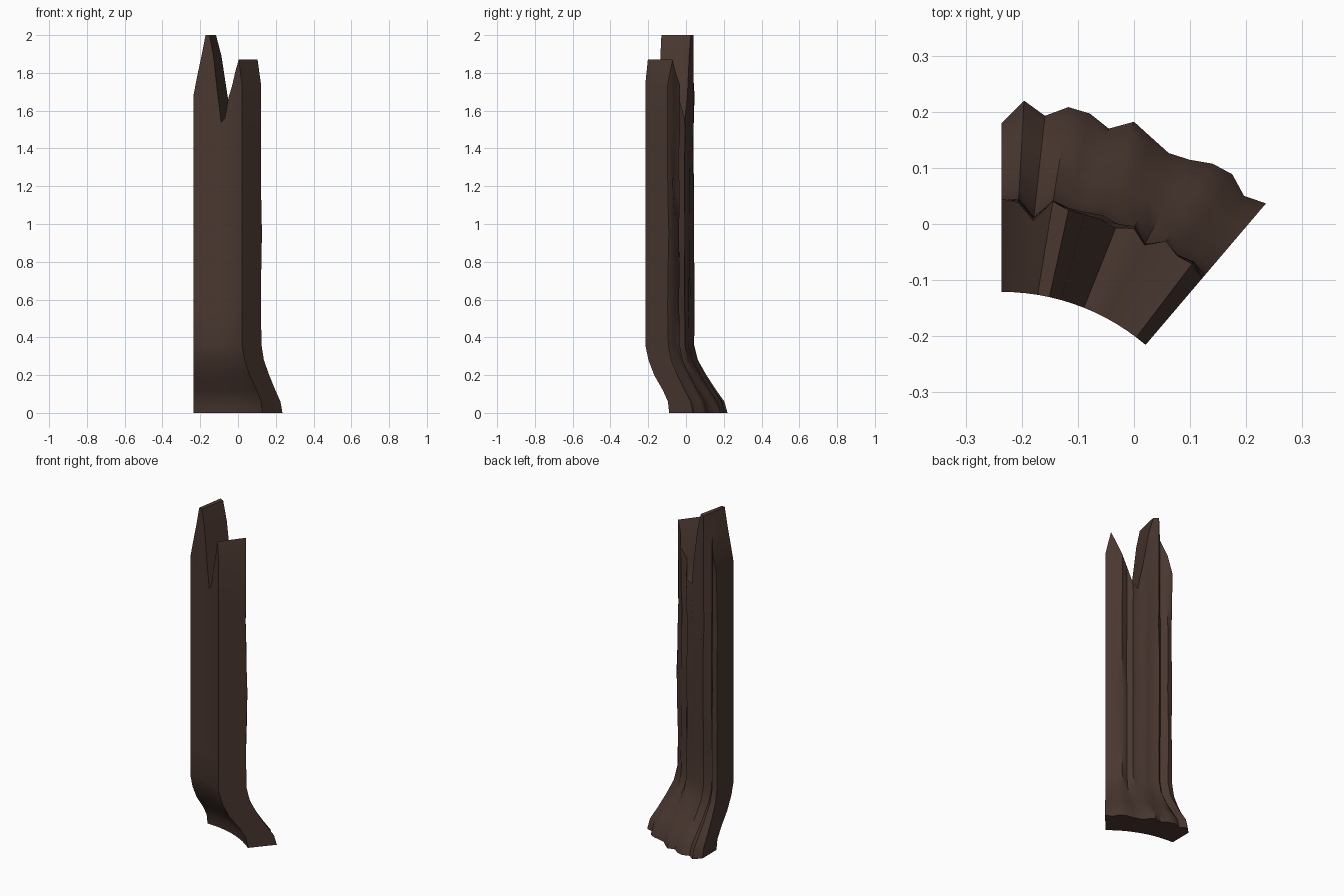
import bpy, bmesh, math, random

cube = bpy.data.objects.get("Cube")
if cube:
    bpy.data.objects.remove(cube, do_unlink=True)
random.seed(4)

# One colour: dark bark brown
bark = bpy.data.materials.new("dark_bark_brown")
bark.use_nodes = True
colour = (0.068, 0.039, 0.030, 1)
bark.diffuse_color = colour
shader = next(n for n in bark.node_tree.nodes if n.type == 'BSDF_PRINCIPLED')
shader.inputs["Base Color"].default_value = colour
shader.inputs["Roughness"].default_value = 0.9

# Axis of the hollow trunk and the angles of the two radial cuts
AXIS_X, AXIS_Y = -0.236, -0.517
START, END = 90, 49.6

# Wall profile: height, inner radius, outer radius, flaring at the foot
PROFILE = [(0, .562, .722), (.06, .553, .706), (.12, .518, .665), (.2, .458, .615),
           (.28, .418, .572), (.36, .396, .553)]
UPPER = [.55, .75, .95, 1.15, 1.35, 1.5]

# Per column: splintered top height, bark ridge at the foot, bark ridge above
TOPS = [1.68, 1.79, 1.89, 2, 2, 1.89, 1.7, 1.54, 1.56, 1.67, 1.73, 1.81, 1.87, 1.74]
FOOT = [-25, 16, -8, 13, 9, -9, 16, 0, -13, -7, 7, 10, -9, 5]
RIDGE = [6, 8, -24, 11, 2, 3, 7, 0, 11, -10, 12, 2, 9, 3]


def column(index):
    """Inner and outer points of one upright column of the wall."""
    angle = math.radians(START + (END - START) * index / (len(TOPS) - 1))
    rows = list(PROFILE) + [(z, .396, .553) for z in UPPER + [TOPS[index]]]
    inner, outer = [], []
    for z, r_in, r_out in rows:
        flare = (r_out - .553) / .169
        r_out += (FOOT[index] * flare + RIDGE[index] * (1 - flare)) / 1000
        if z > .4:
            r_out += random.uniform(-.006, .004)
        for points, r in ((inner, r_in), (outer, r_out)):
            points.append((AXIS_X + r * math.cos(angle), AXIS_Y + r * math.sin(angle), z))
    return inner, outer


# Trunk wall: columns joined side by side, closed at the cuts, top and underside
bm = bmesh.new()
columns = [[[bm.verts.new(p) for p in side] for side in column(i)] for i in range(len(TOPS))]
for (in_a, out_a), (in_b, out_b) in zip(columns, columns[1:]):
    ring_a, ring_b = in_a + out_a[::-1], in_b + out_b[::-1]
    for k in range(len(ring_a)):
        bm.faces.new((ring_a[k], ring_a[k - 1], ring_b[k - 1], ring_b[k]))
for inner, outer in (columns[0], columns[-1]):
    for k in range(len(inner) - 1):
        bm.faces.new((inner[k], inner[k + 1], outer[k + 1], outer[k]))
bmesh.ops.recalc_face_normals(bm, faces=bm.faces)

mesh = bpy.data.meshes.new("hollow_trunk_wall")
bm.to_mesh(mesh)
bm.free()
mesh.materials.append(bark)
trunk = bpy.data.objects.new("hollow_trunk_wall", mesh)
bpy.context.collection.objects.link(trunk)

# Smooth bark with crisp cut edges
bpy.ops.object.select_all(action='DESELECT')
trunk.select_set(True)
bpy.context.view_layer.objects.active = trunk
bpy.ops.object.shade_smooth_by_angle(angle=math.radians(45))
